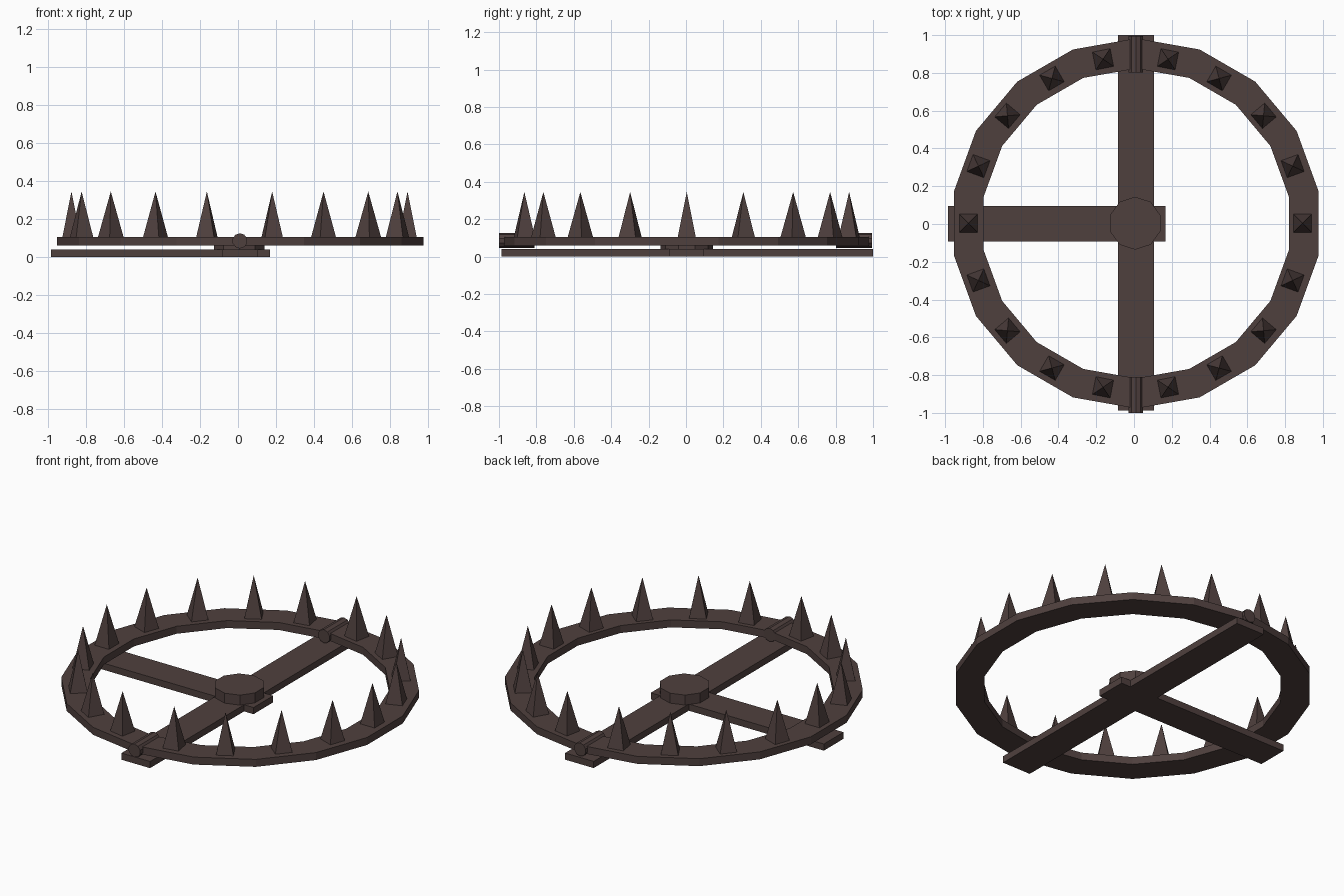
import bpy, bmesh, math
from mathutils import Matrix, Vector

if "Cube" in bpy.data.objects:
    bpy.data.objects.remove(bpy.data.objects["Cube"])

CX, CY = 0.012, 0.003

iron = bpy.data.materials.new("dark_rusty_iron")
iron.diffuse_color = (0.078, 0.051, 0.048, 1)
iron.use_nodes = True
iron.node_tree.nodes["Principled BSDF"].inputs["Base Color"].default_value = iron.diffuse_color


def finish(name, bm):
    bmesh.ops.recalc_face_normals(bm, faces=bm.faces)
    me = bpy.data.meshes.new(name)
    bm.to_mesh(me)
    bm.free()
    me.materials.append(iron)
    ob = bpy.data.objects.new(name, me)
    bpy.context.collection.objects.link(ob)
    return ob


def box(name, lo, hi):
    bm = bmesh.new()
    lo, hi = Vector(lo), Vector(hi)
    bmesh.ops.create_cube(bm, size=1, matrix=Matrix.Translation((lo + hi) / 2)
                          @ Matrix.Diagonal((*(hi - lo), 1)))
    return finish(name, bm)


def cone(name, sides, r1, r2, depth, matrix):
    bm = bmesh.new()
    bmesh.ops.create_cone(bm, cap_ends=True, segments=sides, radius1=r1,
                          radius2=r2, depth=depth, matrix=matrix)
    bmesh.ops.remove_doubles(bm, verts=bm.verts, dist=1e-5)
    return finish(name, bm)


def jaw(name, start):
    """Half of an 18-sided flat ring, with closed ends."""
    bm = bmesh.new()
    rows = []
    for i in range(10):
        a = math.radians(start + 20 * i)
        rows.append([bm.verts.new((CX + r * math.cos(a), CY + r * math.sin(a), z))
                     for r, z in ((0.82, 0.06), (0.98, 0.06), (0.98, 0.105), (0.82, 0.105))])
    for p, q in zip(rows, rows[1:]):
        for k in range(4):
            n = (k + 1) % 4
            bm.faces.new((p[k], p[n], q[n], q[k]))
    bm.faces.new(rows[0])
    bm.faces.new(rows[-1])
    return finish(name, bm)


# Flat base bars: long hinge bar, and a side bar with a short stub
box("long_base_bar", (-0.085, -0.987, 0), (0.105, 1.0, 0.04))
box("side_base_bar_left", (-0.985, -0.092, 0), (-0.085, 0.095, 0.04))
box("side_base_bar_stub", (0.105, -0.092, 0), (0.168, 0.095, 0.04))

# Ten-sided trigger plate
cone("trigger_plate", 10, 0.14, 0.14, 0.06,
     Matrix.Translation((0.006, 0.004, 0.07)) @ Matrix.Rotation(math.pi / 2, 4, 'Z')
     @ Matrix.Rotation(math.pi / 2, 4, 'Z'))

# Two half-ring jaws
jaw("right_jaw", -90)
jaw("left_jaw", 90)

# Hinge pins lying along y
for name, y0, y1 in (("front_hinge", -1.0, -0.81), ("back_hinge", 0.803, 0.995)):
    cone(name, 10, 0.04, 0.04, y1 - y0,
         Matrix.Translation((0.01, (y0 + y1) / 2, 0.085)) @ Matrix.Rotation(math.pi / 2, 4, 'X'))

# Four-sided teeth around each jaw, turned to face outwards
for side, base in (("right", 0), ("left", 180)):
    for i, off in enumerate((-78.8, -60, -40, -20, 0, 20, 40, 60, 78.8)):
        a = math.radians(base + off)
        m = (Matrix.Translation((0.008 + 0.885 * math.cos(a), 0.004 + 0.885 * math.sin(a), 0.2225))
             @ Matrix.Rotation(a + math.pi / 4, 4, 'Z'))
        cone(f"{side}_tooth_{i + 1}", 4, 0.069, 0, 0.245, m)
